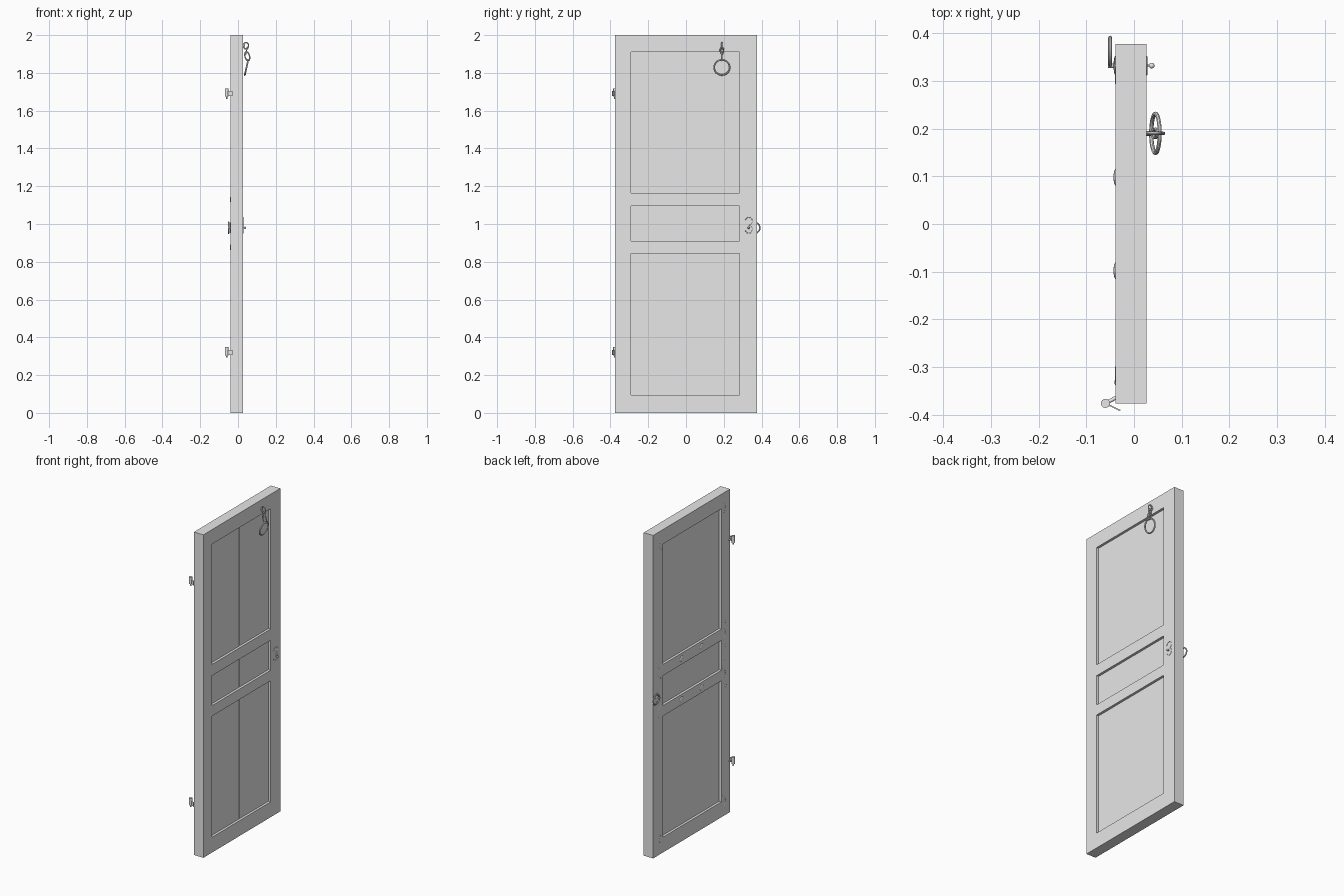
import bpy
from math import sin, cos, pi, atan2
from mathutils import Vector

cube = bpy.data.objects.get("Cube")
if cube:
    bpy.data.objects.remove(cube, do_unlink=True)

grey = bpy.data.materials.new("plain_grey")
grey.use_nodes = True
grey.diffuse_color = (0.8, 0.8, 0.8, 1)
grey.node_tree.nodes["Principled BSDF"].inputs["Base Color"].default_value = (0.8, 0.8, 0.8, 1)

X, Y, Z = Vector((1, 0, 0)), Vector((0, 1, 0)), Vector((0, 0, 1))
FRONT_X, BACK_X = 0.026, -0.039   # the two broad faces of the door


def finish(name, smooth=True):
    ob = bpy.context.object
    ob.name = name
    ob.data.materials.clear()
    ob.data.materials.append(grey)
    if smooth:
        bpy.ops.object.shade_smooth_by_angle()
    return ob


def box(name, lo, hi, turn=0):
    lo, hi = Vector(lo), Vector(hi)
    bpy.ops.mesh.primitive_cube_add(size=1, location=(lo + hi) / 2, rotation=(0, 0, turn))
    bpy.context.object.scale = hi - lo
    bpy.ops.object.transform_apply(location=False, rotation=False, scale=True)
    return finish(name, False)


def rod(name, a, b, radius, sides=16):
    a, b = Vector(a), Vector(b)
    bpy.ops.mesh.primitive_cylinder_add(vertices=sides, radius=radius, depth=(b - a).length,
                                        location=(a + b) / 2)
    bpy.context.object.rotation_euler = (b - a).to_track_quat('Z', 'Y').to_euler()
    return finish(name)


def ball(name, centre, scale):
    bpy.ops.mesh.primitive_uv_sphere_add(segments=20, ring_count=10, radius=1, location=centre)
    bpy.context.object.scale = scale
    return finish(name)


def tube(name, points, radius, closed=False):
    curve = bpy.data.curves.new(name, 'CURVE')
    curve.dimensions = '3D'
    curve.bevel_depth = radius
    curve.bevel_resolution = 2
    curve.use_fill_caps = True
    spline = curve.splines.new('POLY')
    spline.points.add(len(points) - 1)
    for p, co in zip(spline.points, points):
        p.co = (*co, 1)
    spline.use_cyclic_u = closed
    ob = bpy.data.objects.new(name, curve)
    bpy.context.collection.objects.link(ob)
    bpy.ops.object.select_all(action='DESELECT')
    ob.select_set(True)
    bpy.context.view_layer.objects.active = ob
    bpy.ops.object.convert(target='MESH')
    return finish(name)


def arc(centre, u, v, ru, rv, start=0, end=2 * pi, steps=32):
    return [Vector(centre) + u * ru * cos(t) + v * rv * sin(t)
            for t in (start + (end - start) * i / steps for i in range(steps))]


def cut(target, lo, hi):
    cutter = box("cutter", lo, hi)
    cutter.hide_render = True
    mod = target.modifiers.new("cut", 'BOOLEAN')
    mod.operation, mod.solver, mod.object = 'DIFFERENCE', 'EXACT', cutter
    bpy.context.view_layer.objects.active = target
    bpy.ops.object.modifier_apply(modifier=mod.name)
    bpy.data.objects.remove(cutter, do_unlink=True)


# Door slab with three recessed panels on each face, each split by a fine groove
door = box("door_slab", (BACK_X, -0.376, 0), (FRONT_X, 0.377, 2))
DEPTH, GROOVE = 0.015, 0.003
for z0, z1 in ((0.095, 0.845), (0.91, 1.095), (1.165, 1.91)):
    for face, out in ((FRONT_X, 1), (BACK_X, -1)):
        def span(depth):
            return sorted((face - out * depth, face + out * 0.02))
        a, b = span(DEPTH)
        cut(door, (a, -0.29, z0), (b, 0.283, z1))
        a, b = span(DEPTH + GROOVE)
        cut(door, (a, -0.0045, z0 + 0.001), (b, -0.0025, z1 - 0.001))

# Hinges: upright barrel, angled leaf and short arm into the door
for label, z in (("lower", 0.32), ("upper", 1.69)):
    pin = Vector((-0.060, -0.376, z))
    rod(label + "_hinge_barrel", pin - Z * 0.015, pin + Z * 0.028, 0.0095)
    rod(label + "_hinge_pin", pin - Z * 0.027, pin, 0.004)
    tip = Vector((-0.029, -0.391, z))
    mid, run = (pin + tip) / 2, tip - pin
    half = Vector((run.length / 2, 0.0015, 0.013))
    box(label + "_hinge_leaf", mid - half, mid + half, atan2(run.y, run.x))
    rod(label + "_hinge_arm", pin, (-0.034, -0.362, z), 0.004)

# Hanging ring and chain links
lean = Vector((0.22, 0, 1)).normalized()
tube("hanging_ring", arc((0.045, 0.19, 1.829), Y, lean, 0.041, 0.041), 0.0045, True)
tilt = Vector((-0.25, 0, 1)).normalized()
tube("lower_link", arc((0.049, 0.19, 1.888), tilt.cross(Y), tilt, 0.012, 0.024), 0.0035, True)
tube("middle_link", arc((0.045, 0.19, 1.918), Y, lean, 0.009, 0.018), 0.0035, True)
tube("upper_link", arc((0.042, 0.19, 1.944), X, Z, 0.014, 0.017), 0.0035, True)
rod("chain_staple", (FRONT_X - 0.01, 0.19, 1.946), (0.036, 0.19, 1.946), 0.005)

# Scrolled plate and small knob on the ring side
for z, turn in ((1.015, 1), (0.972, -1)):
    tube("lock_scroll", arc((FRONT_X, 0.332, z), Y, Z * turn, 0.019, 0.021, -pi / 2, pi), 0.002)
rod("small_knob_stem", (FRONT_X - 0.01, 0.332, 0.98), (0.037, 0.332, 0.98), 0.002)
ball("small_knob", (0.037, 0.332, 0.98), (0.006, 0.006, 0.006))

# Ring pull with its post and tall narrow strap
box("lock_strap", (BACK_X - 0.0015, 0.329, 0.79), (BACK_X + 0.004, 0.335, 1.21))
ball("pull_rose", (BACK_X, 0.332, 0.98), (0.004, 0.02, 0.032))
rod("pull_post", (BACK_X + 0.005, 0.332, 0.98), (-0.054, 0.332, 0.98), 0.005)
tube("ring_pull", arc((-0.050, 0.362, 0.98), Y, Z, 0.029, 0.029), 0.004, True)

# Domed studs on the middle rails
for z in (0.877, 1.13):
    for y in (-0.098, 0.098):
        ball("rail_stud", (BACK_X + 0.001, y, z), (0.005, 0.018, 0.018))

# Shallow ironwork curls at the corners and along the rails
for sy in (-1, 1):
    for z, sz in ((0.09, 1), (1.91, -1), (0.877, 1), (1.13, -1)):
        if sy > 0 and z in (0.09, 1.91):
            size = 0.03
        else:
            size = 0.045
        tube("iron_curl", arc((BACK_X + 0.001, sy * 0.285, z), Y * -sy, Z * sz,
                              size, size, pi * 0.6, pi * 1.3, 12), 0.0018)
for z in (0.80, 0.95, 1.05, 1.20):
    ball("hinge_side_stud", (BACK_X, -0.332, z), (0.0018, 0.006, 0.009))
